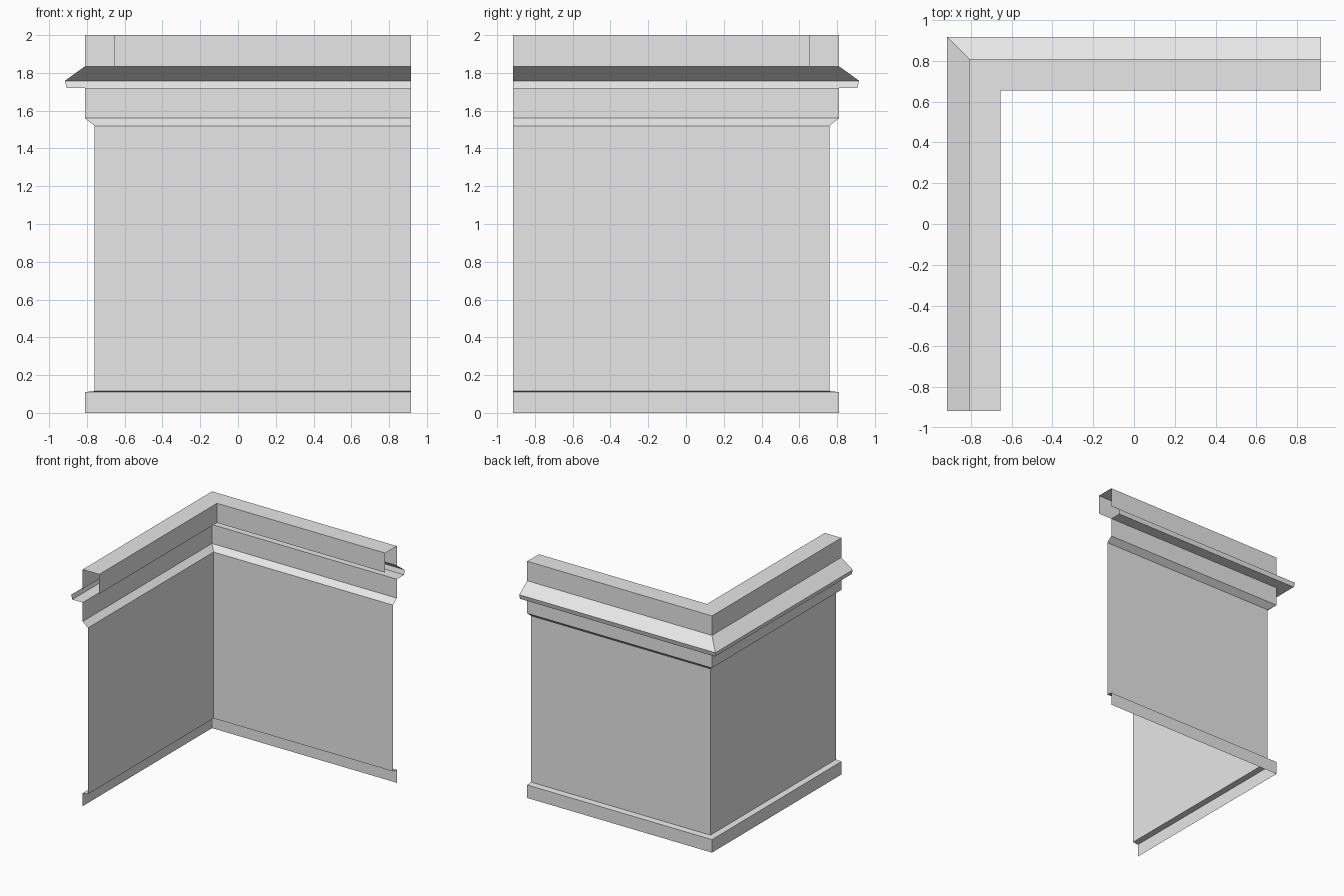
import bpy
import bmesh

cube = bpy.data.objects.get("Cube")
if cube:
    bpy.data.objects.remove(cube, do_unlink=True)

END = 0.917  # open ends of both wings

grey = bpy.data.materials.new("plain grey")
grey.use_nodes = True
grey.diffuse_color = (0.8, 0.8, 0.8, 1)
grey.node_tree.nodes["Principled BSDF"].inputs["Base Color"].default_value = (0.8, 0.8, 0.8, 1)


def sweep(name, profile):
    """Sweep a (distance, height) profile round the mitred corner as a thin sheet."""
    bm = bmesh.new()
    rows = []
    for d, z in profile:
        path = ((-d, -END), (-d, d), (END, d))
        rows.append([bm.verts.new((x, y, z)) for x, y in path])
    for low, high in zip(rows, rows[1:]):
        for i in range(2):
            bm.faces.new((low[i], high[i], high[i + 1], low[i + 1]))
    mesh = bpy.data.meshes.new(name)
    bm.to_mesh(mesh)
    bm.free()
    mesh.materials.append(grey)
    obj = bpy.data.objects.new(name, mesh)
    bpy.context.collection.objects.link(obj)
    return obj


# Skirting at the foot, with its ledge
sweep("base_trim", [(0.81, 0), (0.81, 0.11), (0.76, 0.115)])

# Main wall sheet
sweep("wall_panel", [(0.76, 0.115), (0.76, 1.52)])

# Band that flares out above the wall
sweep("frieze_band", [(0.76, 1.52), (0.81, 1.56), (0.81, 1.72)])

# Projecting cornice: soffit, lip and sloped top
sweep("cornice", [(0.81, 1.72), (0.907, 1.72), (0.917, 1.758), (0.81, 1.835)])

# Parapet: outer face, flat top and inner face, open below
sweep("parapet", [(0.81, 1.835), (0.81, 2), (0.655, 2), (0.655, 1.835)])
